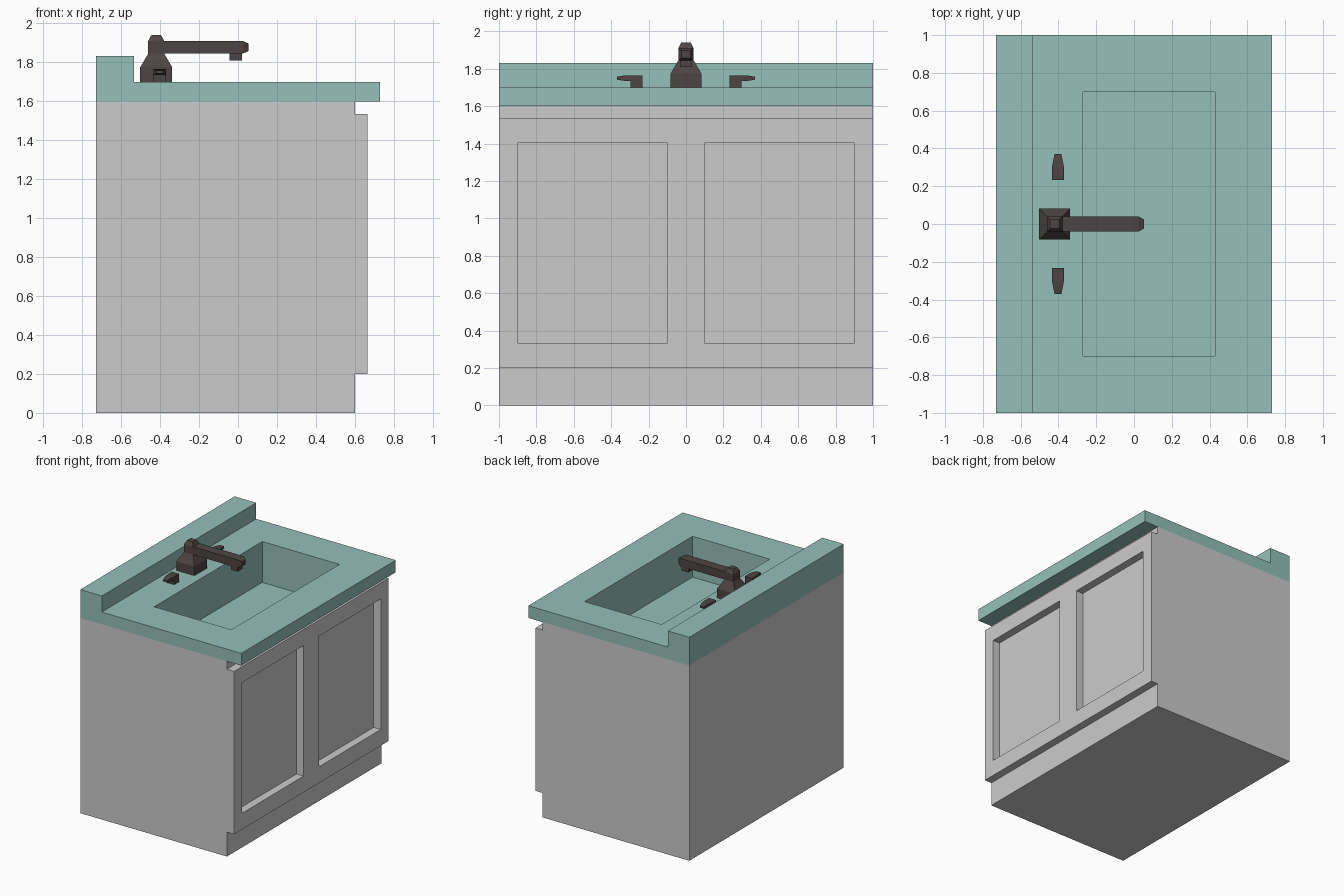
import bpy, bmesh
from mathutils import Vector

if "Cube" in bpy.data.objects:
    bpy.data.objects.remove(bpy.data.objects["Cube"])


def material(name, rgb):
    m = bpy.data.materials.new(name)
    m.diffuse_color = (*rgb, 1)
    m.use_nodes = True
    m.node_tree.nodes["Principled BSDF"].inputs["Base Color"].default_value = m.diffuse_color
    return m


GREY = material("cabinet grey", (0.60, 0.60, 0.60))
TEAL = material("counter teal", (0.30, 0.53, 0.48))
DARK = material("dark metal", (0.075, 0.06, 0.058))


def finish(bm, name, mat):
    bmesh.ops.recalc_face_normals(bm, faces=bm.faces)
    me = bpy.data.meshes.new(name)
    bm.to_mesh(me)
    bm.free()
    me.materials.append(mat)
    ob = bpy.data.objects.new(name, me)
    bpy.context.collection.objects.link(ob)
    return ob


def loft(name, mat, rings, axis="z", start=True, end=True):
    """Skin rectangles (t, a0, a1, b0, b1) stacked along an axis.
    a, b are x, y for axis z; y, z for axis x; x, z for axis y."""
    place = {"z": lambda t, a, b: (a, b, t),
             "x": lambda t, a, b: (t, a, b),
             "y": lambda t, a, b: (a, t, b)}[axis]
    bm = bmesh.new()
    loops = []
    for t, a0, a1, b0, b1 in rings:
        corners = ((a0, b0), (a1, b0), (a1, b1), (a0, b1))
        loops.append([bm.verts.new(place(t, a, b)) for a, b in corners])
    for lo, hi in zip(loops, loops[1:]):
        for i in range(4):
            j = (i + 1) % 4
            bm.faces.new((lo[i], lo[j], hi[j], hi[i]))
    if start:
        bm.faces.new(loops[0][::-1])
    if end:
        bm.faces.new(loops[-1])
    return finish(bm, name, mat)


# cabinet carcass, open on top so the basin can hang inside
carcass = (-0.73, 0.6, -1, 1)
loft("cabinet_body", GREY, [(0, *carcass), (1.6, *carcass)], end=False)

# front frame with two recessed panels
bm = bmesh.new()
ys = (-1, -0.9, -0.1, 0.1, 0.9, 1)
zs = (0.2, 0.333, 1.403, 1.535)
grid = [[bm.verts.new((0.6, y, z)) for z in zs] for y in ys]
for i in range(5):
    for j in range(3):
        if not (j == 1 and i in (1, 3)):
            bm.faces.new((grid[i][j], grid[i + 1][j], grid[i + 1][j + 1], grid[i][j + 1]))
ext = bmesh.ops.extrude_face_region(bm, geom=list(bm.faces))
moved = [g for g in ext["geom"] if isinstance(g, bmesh.types.BMVert)]
bmesh.ops.translate(bm, verts=moved, vec=Vector((0.065, 0, 0)))
finish(bm, "door_frame", GREY)

# countertop: underside, edge, top, then down into the basin
top = (-0.73, 0.73, -1, 1)
sink = (-0.27, 0.43, -0.7, 0.7)
loft("countertop_with_basin", TEAL,
     [(1.6, *sink), (1.6, *top), (1.7, *top), (1.7, *sink), (1.365, *sink)], start=False)
splash = (-0.73, -0.535, -1, 1)
loft("backsplash", TEAL, [(1.7, *splash), (1.832, *splash)], start=False)


# faucet post
def square(z, h, cx=-0.42):
    return (z, cx - h, cx + h, -h, h)


loft("faucet_post", DARK, [square(1.7, 0.082), square(1.775, 0.082), square(1.845, 0.041),
                           square(1.91, 0.041), square(1.94, 0.025)])
# spout and nozzle
loft("faucet_spout", DARK, [(-0.39, -0.04, 0.04, 1.845, 1.91), (0.025, -0.04, 0.04, 1.845, 1.91),
                            (0.053, -0.023, 0.023, 1.858, 1.897)], axis="x")
loft("faucet_nozzle", DARK, [(1.81, -0.043, 0.02, -0.032, 0.032), (1.85, -0.043, 0.02, -0.032, 0.032)])

# tap handles, mirrored left and right
for s, side in ((1, "left"), (-1, "right")):
    loft(f"{side}_handle_base", DARK, [(s * 0.233, -0.435, -0.37, 1.7, 1.765),
                                       (s * 0.298, -0.435, -0.37, 1.7, 1.765)], axis="y")
    loft(f"{side}_handle_lever", DARK, [(s * 0.298, -0.435, -0.37, 1.735, 1.765),
                                        (s * 0.335, -0.428, -0.377, 1.736, 1.763),
                                        (s * 0.37, -0.42, -0.385, 1.742, 1.757)],
         axis="y", start=False)
